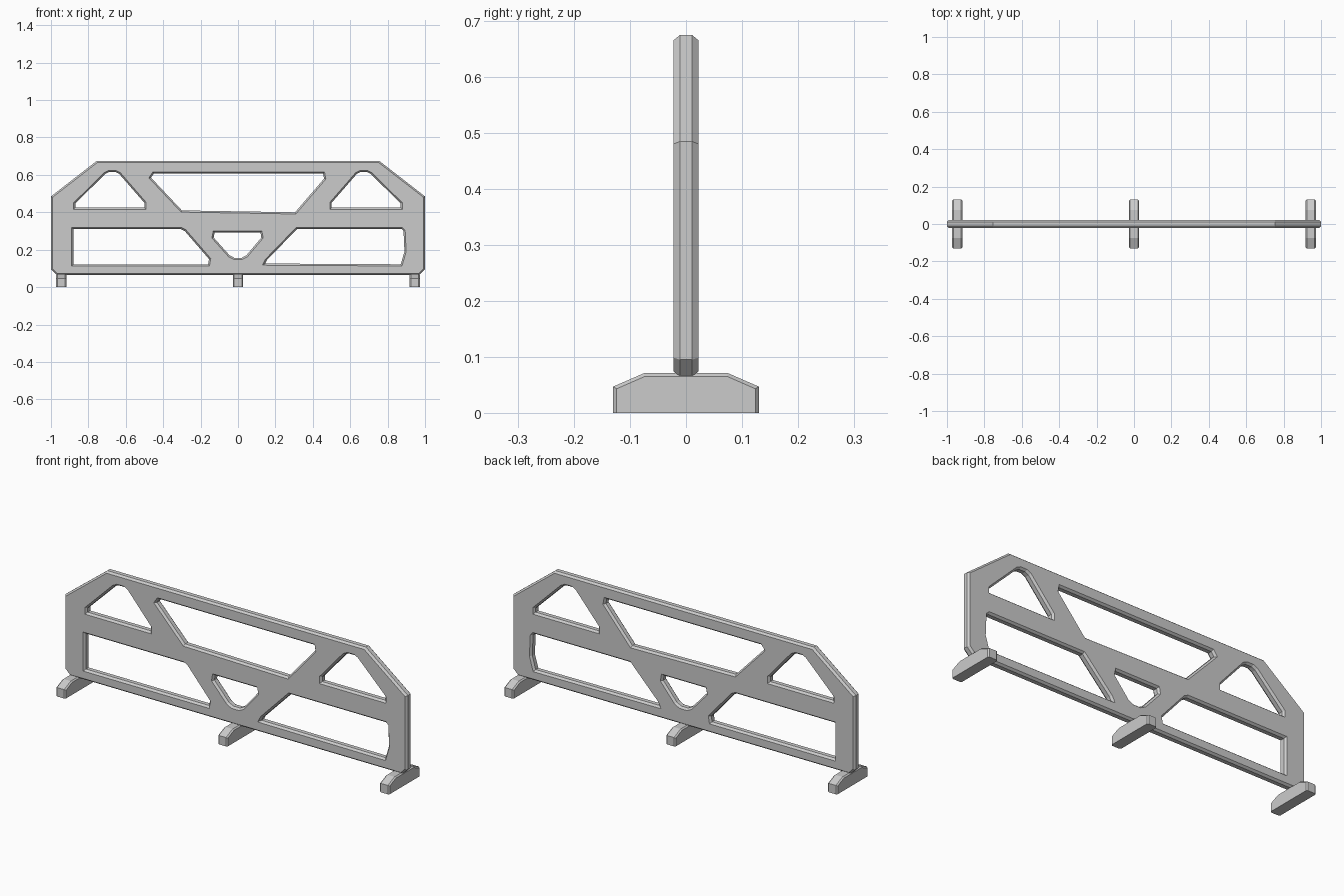
import bpy
import bmesh
from mathutils import Vector, geometry

if "Cube" in bpy.data.objects:
    bpy.data.objects.remove(bpy.data.objects["Cube"], do_unlink=True)

grey = bpy.data.materials.new("light grey")
grey.use_nodes = True
grey.diffuse_color = (0.6, 0.6, 0.6, 1)
grey.node_tree.nodes["Principled BSDF"].inputs["Base Color"].default_value = (0.6, 0.6, 0.6, 1)


def wind(points, ccw):
    area = sum(a[0] * b[1] - b[0] * a[1] for a, b in zip(points, points[1:] + points[:1]))
    return points if (area > 0) == ccw else points[::-1]


def mirrored(points):
    return [(-x, z) for x, z in points]


def inset(points, d):
    """Move every edge to its left by d, with mitred corners."""
    pts = [Vector(p) for p in points]
    result = []
    for i, p in enumerate(pts):
        a = (p - pts[i - 1]).normalized()
        b = (pts[(i + 1) % len(pts)] - p).normalized()
        na, nb = Vector((-a.y, a.x)), Vector((-b.y, b.x))
        result.append(p + (na + nb) * d / (1 + na.dot(nb)))
    return result


def chamfered_slab(name, loops, half, flat, chamfer, place, floor=False):
    """Thick plate from an outline plus holes, all rims chamfered."""
    bm = bmesh.new()
    caps = [[], []]
    for loop in loops:
        small = inset(loop, chamfer)
        if floor:
            small = [Vector((s.x, 0 if p[1] == 0 else s.y)) for s, p in zip(small, loop)]
        rings = []
        for ring, depth in ((small, -half), (loop, -flat), (loop, flat), (small, half)):
            rings.append([bm.verts.new(place(p[0], p[1], depth)) for p in ring])
        n = len(loop)
        for r, s in zip(rings, rings[1:]):
            for i in range(n):
                j = (i + 1) % n
                bm.faces.new((r[i], r[j], s[j], s[i]))
        caps[0].append((small, rings[0]))
        caps[1].append((small, rings[-1]))
    # Flat front and back with the openings left free
    for cap in caps:
        verts = [v for _, ring in cap for v in ring]
        flat_loops = [[Vector((p.x, p.y, 0)) for p in pts] for pts, _ in cap]
        for tri in geometry.tessellate_polygon(flat_loops):
            if len(set(tri)) == 3:
                bm.faces.new([verts[i] for i in tri])
    bmesh.ops.recalc_face_normals(bm, faces=bm.faces)
    bmesh.ops.dissolve_limit(bm, angle_limit=0.01, verts=bm.verts, edges=bm.edges)
    mesh = bpy.data.meshes.new(name)
    bm.to_mesh(mesh)
    bm.free()
    mesh.materials.append(grey)
    obj = bpy.data.objects.new(name, mesh)
    bpy.context.collection.objects.link(obj)
    return obj


# Barrier panel outline
half_outline = [(0.97, 0.065), (1, 0.095), (1, 0.485), (0.755, 0.675)]
outline = half_outline + mirrored(half_outline)[::-1]

# Openings between the braces
triangle = [(0.87, 0.425), (0.87, 0.447), (0.71, 0.605), (0.69, 0.615),
            (0.655, 0.615), (0.635, 0.605), (0.5, 0.45), (0.5, 0.425)]
upper_window = [(-0.45, 0.607), (0.455, 0.607), (0.46, 0.58), (0.305, 0.4),
                (-0.3, 0.41), (-0.465, 0.585)]
centre_triangle = [(-0.125, 0.292), (0.12, 0.292), (0.125, 0.265), (0.045, 0.17),
                   (0.02, 0.157), (-0.02, 0.157), (-0.045, 0.17), (-0.13, 0.265)]
left_window = [(-0.88, 0.31), (-0.305, 0.31), (-0.285, 0.3), (-0.155, 0.15),
               (-0.16, 0.122), (-0.88, 0.122)]
right_window = [(0.315, 0.31), (0.875, 0.31), (0.885, 0.3), (0.89, 0.19),
                (0.87, 0.122), (0.145, 0.126), (0.155, 0.145)]
holes = [triangle, mirrored(triangle), upper_window, centre_triangle, left_window, right_window]
loops = [wind(outline, True)] + [wind(h, False) for h in holes]
chamfered_slab("barrier_panel", loops, 0.022, 0.011, 0.009, lambda u, v, d: (u, d, v))

# Three crosswise feet
foot_half = [(0.13, 0), (0.13, 0.047), (0.075, 0.071)]
foot = wind(foot_half + mirrored(foot_half)[::-1], True)
for name, x in (("right_foot", -0.945), ("centre_foot", 0), ("left_foot", 0.945)):
    chamfered_slab(name, [foot], 0.028, 0.021, 0.006,
                   lambda u, v, d, x=x: (x + d, u, v), floor=True)
